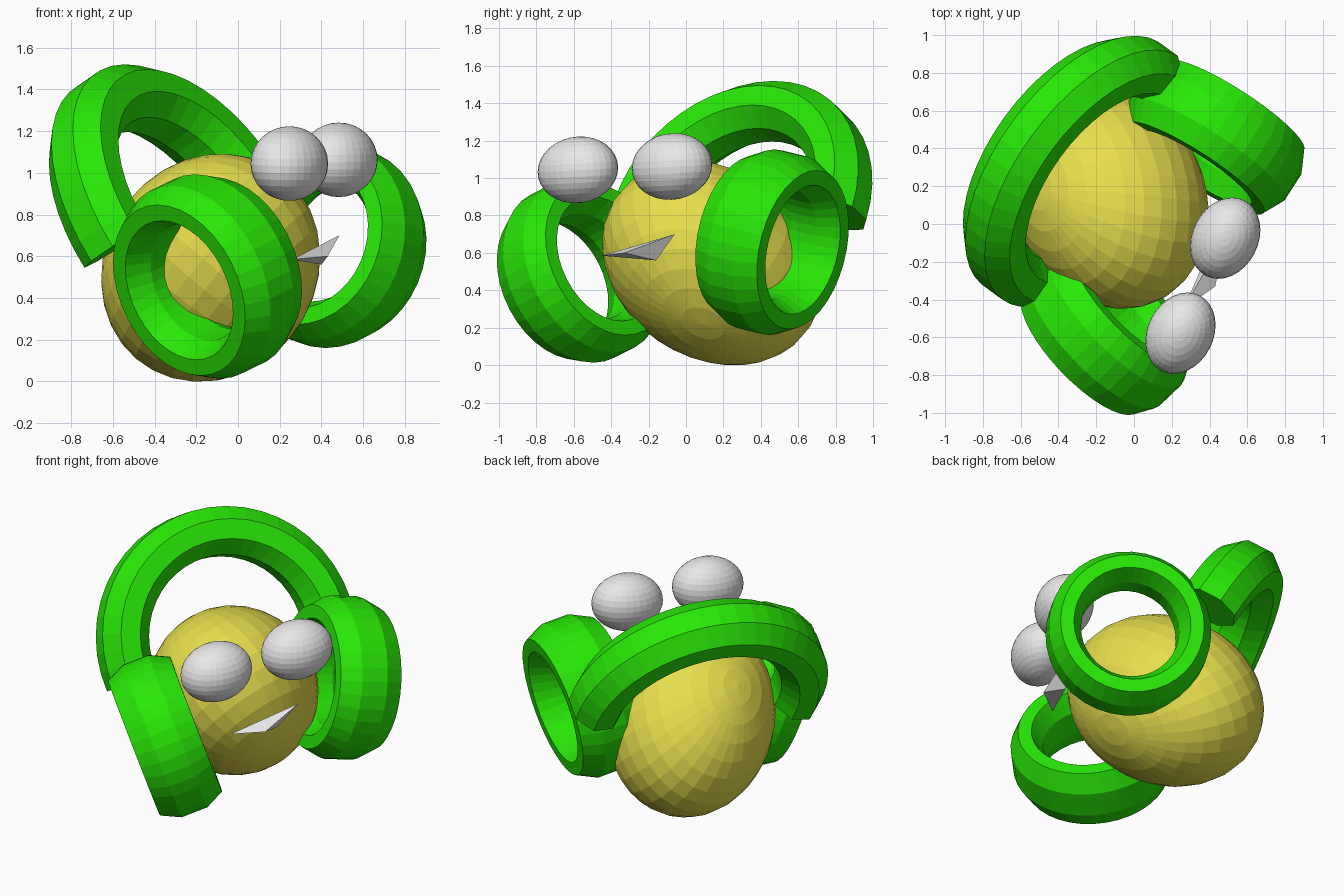
import bpy, bmesh, math
from mathutils import Vector, Matrix

if "Cube" in bpy.data.objects:
    bpy.data.objects.remove(bpy.data.objects["Cube"])


def material(name, rgb):
    m = bpy.data.materials.new(name)
    m.diffuse_color = (*rgb, 1)
    m.use_nodes = True
    m.node_tree.nodes["Principled BSDF"].inputs["Base Color"].default_value = m.diffuse_color
    return m


GREEN = material("bright green", (0.022, 0.8, 0.002))
YELLOW = material("mustard yellow", (0.8, 0.735, 0.075))
WHITE = material("soft white", (0.8, 0.8, 0.8))


def finish(name, bm, mat):
    bmesh.ops.recalc_face_normals(bm, faces=bm.faces)
    me = bpy.data.meshes.new(name)
    bm.to_mesh(me)
    bm.free()
    me.materials.append(mat)
    ob = bpy.data.objects.new(name, me)
    bpy.context.collection.objects.link(ob)
    return ob


def ellipsoid(name, center, axes, seg, rings, mat):
    """Sphere stretched so its local x, y, z become the three given axes."""
    bm = bmesh.new()
    bmesh.ops.create_uvsphere(bm, u_segments=seg, v_segments=rings, radius=1)
    a = Matrix(axes).transposed()
    for v in bm.verts:
        v.co = a @ v.co + Vector(center)
    finish(name, bm, mat)


def ring(name, center, normal, up, R, radial, axial, start, end, seg, mat, sides=8):
    """Full or partial torus with a stretched octagonal section."""
    c, n = Vector(center), Vector(normal).normalized()
    v = Vector(up)
    v = (v - n * v.dot(n)).normalized()
    u = v.cross(n)
    closed = abs(end - start - 360) < 1e-6
    section = [2 * math.pi * (j + 0.5) / sides for j in range(sides)]
    bm = bmesh.new()
    loops = []
    for i in range(seg if closed else seg + 1):
        t = math.radians(start + (end - start) * i / seg)
        d = u * math.cos(t) + v * math.sin(t)
        loops.append([bm.verts.new(c + d * (R + radial * math.cos(s)) + n * axial * math.sin(s))
                      for s in section])
    for i in range(seg):
        a, b = loops[i], loops[(i + 1) % len(loops)]
        for j in range(sides):
            k = (j + 1) % sides
            bm.faces.new((a[j], b[j], b[k], a[k]))
    if not closed:
        bm.faces.new(loops[0])
        bm.faces.new(loops[-1])
    finish(name, bm, mat)


# Head: ball stretched along a tilted axis
D = Vector((0.354, -0.77, 0.53)).normalized()
P = Vector((0.82, -0.28, -0.5))
P = (P - D * P.dot(D)).normalized()
Q = D.cross(P)
ellipsoid("head", (-0.131, 0.14, 0.545), (D * 0.64, Q * 0.507, P * 0.507), 32, 16, YELLOW)

# Eyes: slightly leaning ellipsoids
for name, c in (("left_eye", (0.246, -0.578, 1.044)), ("right_eye", (0.483, -0.075, 1.062))):
    ellipsoid(name, c, ((0.186, 0.043, 0.0), (0, 0.211, 0.012), (0, 0, 0.178)), 32, 16, WHITE)

# Mouth: small pointed wedge
bm = bmesh.new()
for p in ((0.26, -0.45, 0.585), (0.485, -0.06, 0.70), (0.43, -0.33, 0.60),
          (0.40, -0.16, 0.56), (0.35, -0.25, 0.62)):
    bm.verts.new(p)
bmesh.ops.convex_hull(bm, input=bm.verts)
finish("mouth", bm, WHITE)

# Headphone band: a little over half a ring
ring("head_band", (-0.278, 0.278, 0.79), (0.704, -0.516, 0.488), (-0.48, 0.161, 0.862),
     0.65, 0.157, 0.19, -7, 186, 24, GREEN)

# Ear cups: wide rings, toed in
for name, c, n in (("left_ear_cup", (-0.146, -0.553, 0.503), (-0.68, -0.65, -0.33)),
                   ("right_ear_cup", (0.43, 0.46, 0.657), (0.53, 0.82, -0.2))):
    ring(name, c, n, (0, 0, 1), 0.393, 0.105, 0.216, 0, 360, 36, GREEN)
